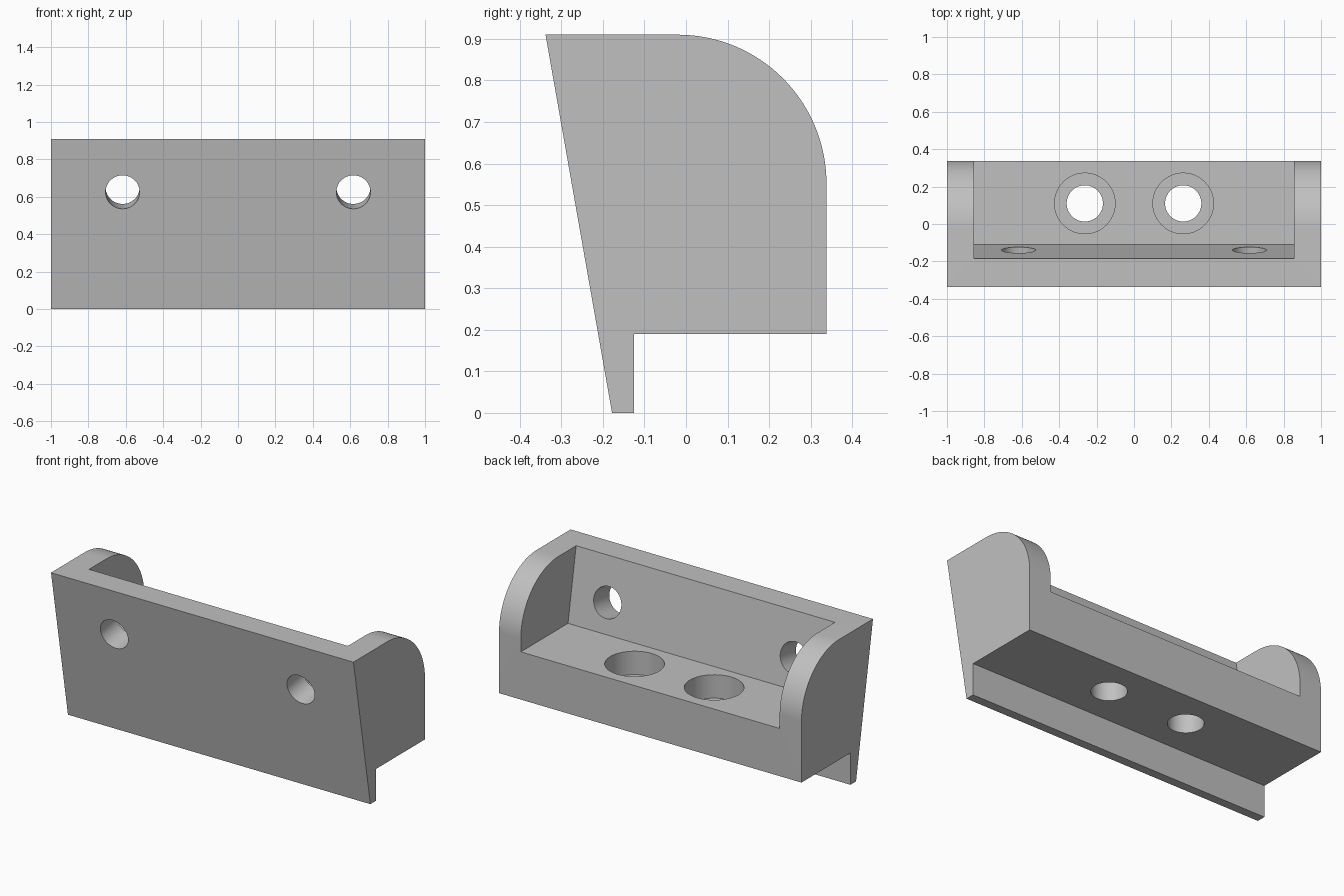
import bpy, bmesh, math
from mathutils import Vector, Matrix

if "Cube" in bpy.data.objects:
    bpy.data.objects.remove(bpy.data.objects["Cube"], do_unlink=True)

TOP, BACK, LEAN = 0.91, 0.338, math.radians(10)
FLOOR, SHELF_BOTTOM = 0.475, 0.19
RADIUS = 0.358

grey = bpy.data.materials.new("plain grey")
grey.use_nodes = True
colour = (0.53, 0.53, 0.53, 1)
grey.diffuse_color = colour
grey.node_tree.nodes["Principled BSDF"].inputs["Base Color"].default_value = colour


def finish(name, bm):
    bmesh.ops.recalc_face_normals(bm, faces=bm.faces)
    mesh = bpy.data.meshes.new(name)
    bm.to_mesh(mesh)
    bm.free()
    mesh.materials.append(grey)
    obj = bpy.data.objects.new(name, mesh)
    bpy.context.collection.objects.link(obj)
    return obj


def prism(name, profile, half_width):
    """Extrude a (y, z) profile along x."""
    bm = bmesh.new()
    face = bm.faces.new([bm.verts.new((-half_width, y, z)) for y, z in profile])
    out = bmesh.ops.extrude_face_region(bm, geom=[face])
    verts = [v for v in out["geom"] if isinstance(v, bmesh.types.BMVert)]
    bmesh.ops.translate(bm, verts=verts, vec=(2 * half_width, 0, 0))
    return finish(name, bm)


def drill(name, centre, axis, radius, depth):
    """Cylinder cutter centred on a point along an axis."""
    bm = bmesh.new()
    turn = Vector(axis).to_track_quat('Z', 'Y').to_matrix().to_4x4()
    bmesh.ops.create_cone(bm, cap_ends=True, segments=64, radius1=radius,
                          radius2=radius, depth=depth,
                          matrix=Matrix.Translation(centre) @ turn)
    return finish(name, bm)


def cut(body, cutter):
    mod = body.modifiers.new(cutter.name, 'BOOLEAN')
    mod.operation, mod.solver, mod.object = 'DIFFERENCE', 'EXACT', cutter
    bpy.ops.object.modifier_apply(modifier=mod.name)
    bpy.data.objects.remove(cutter, do_unlink=True)


# Body: leaning front plate, hooked lower lip and rounded rear shoulder
arc = [(BACK - RADIUS + RADIUS * math.cos(a), TOP - RADIUS + RADIUS * math.sin(a))
       for a in (math.radians(90 * i / 32) for i in range(33))]
body = prism("bracket_body", [(-0.338, TOP), (-0.178, 0), (-0.125, 0),
                              (-0.125, SHELF_BOTTOM), (BACK, SHELF_BOTTOM)] + arc, 1)
bpy.context.view_layer.objects.active = body
body.select_set(True)

# Pocket between the two end cheeks, parallel to the leaning plate
slope = math.tan(LEAN)
inner_y = lambda z: -0.185 + (TOP - z) * slope
cut(body, prism("pocket", [(inner_y(FLOOR), FLOOR), (0.6, FLOOR),
                           (0.6, 1.1), (inner_y(1.1), 1.1)], 0.856))

for side in (-1, 1):
    # Counterbored holes through the shelf
    x = side * 0.263
    cut(body, drill("counterbore", (x, 0.11, FLOOR), (0, 0, 1), 0.162, 0.28))
    cut(body, drill("shelf_hole", (x, 0.11, 0.3), (0, 0, 1), 0.097, 0.6))
    # Screw holes square to the leaning plate
    cut(body, drill("plate_hole", (side * 0.617, -0.21, 0.639),
                    (0, math.cos(LEAN), math.sin(LEAN)), 0.091, 0.4))

bpy.ops.object.shade_smooth_by_angle(angle=math.radians(30))
